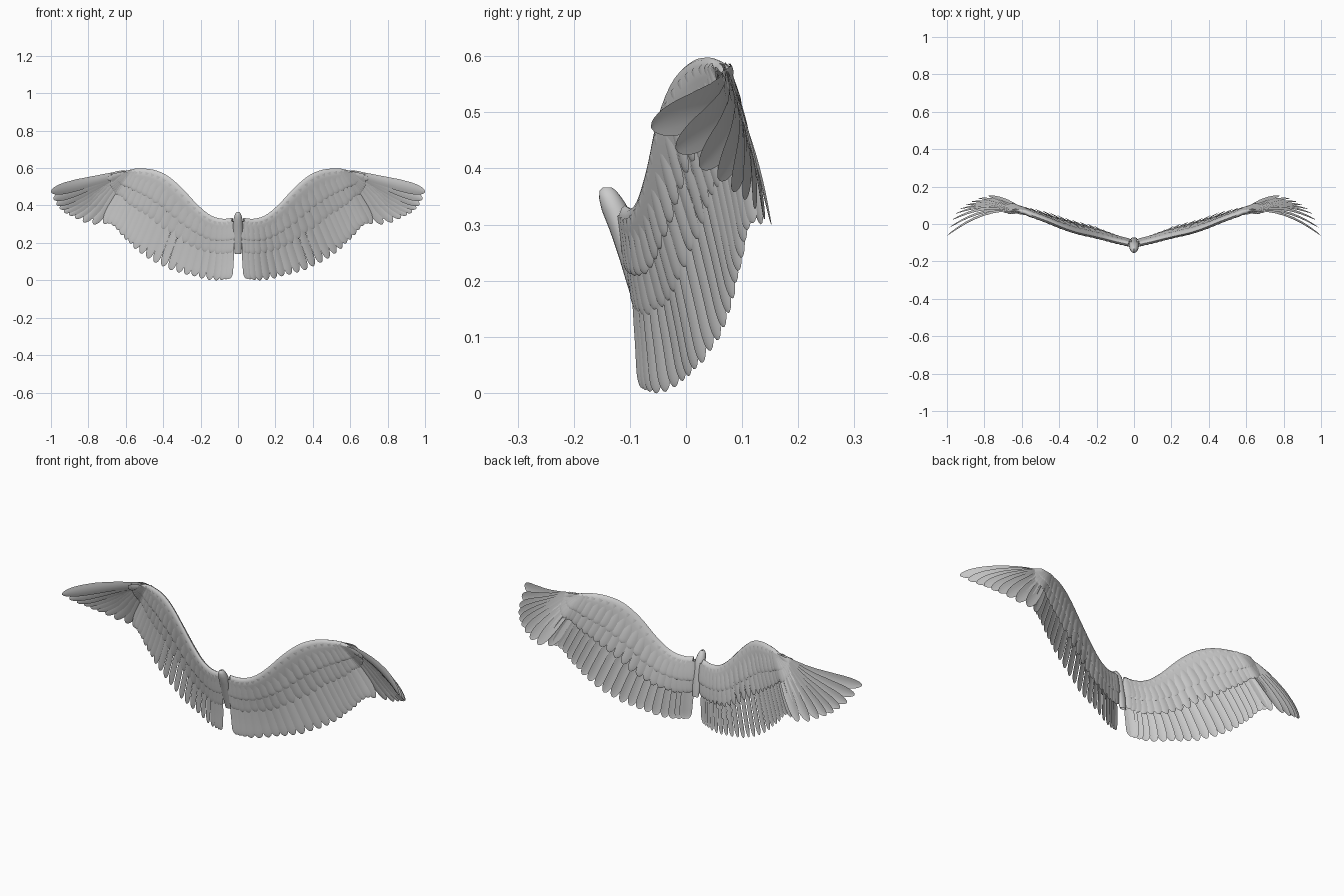
import bpy, bmesh, math, random
from mathutils import Vector

if "Cube" in bpy.data.objects:
    bpy.data.objects.remove(bpy.data.objects["Cube"])
random.seed(4)

# Stations along the right wing: leading-edge point, feather tip
KEYS = [
    ((.030, -.108, .330), (.050, -.077, .008)),
    ((.085, -.096, .325), (.110, -.055, -.002)),
    ((.150, -.080, .345), (.220, -.010, .012)),
    ((.220, -.063, .402), (.335, .022, .042)),
    ((.300, -.045, .487), (.450, .060, .095)),
    ((.380, -.018, .555), (.550, .084, .165)),
    ((.460, .015, .588), (.620, .100, .228)),
    ((.540, .045, .594), (.680, .115, .298)),
    ((.570, .056, .590), (.755, .152, .298)),
    ((.590, .062, .586), (.830, .138, .312)),
    ((.605, .065, .583), (.885, .112, .340)),
    ((.615, .068, .580), (.925, .085, .360)),
    ((.622, .070, .577), (.957, .050, .388)),
    ((.628, .070, .574), (.980, .000, .420)),
    ((.632, .070, .568), (1.00, -.062, .473)),
]
LAST = len(KEYS) - 1


def spline(t, col):
    i = min(max(int(t), 0), LAST - 1)
    f = t - i
    p = [Vector(KEYS[min(max(i + k, 0), LAST)][col]) for k in (-1, 0, 1, 2)]
    return 0.5 * (2 * p[1] + (p[2] - p[0]) * f + (2 * p[0] - 5 * p[1] + 4 * p[2] - p[3]) * f * f
                  + (3 * p[1] - p[0] - 3 * p[2] + p[3]) * f ** 3)


def frame(t):
    """Root, chord vector, sideways and forward directions at a station."""
    a, b = spline(t, 0), spline(t, 1)
    d = (b - a).normalized()
    s = spline(min(t + .3, LAST), 1) - spline(max(t - .3, 0), 1)
    s = (s - d * s.dot(d)).normalized()
    # Outer feathers turn their flat side towards the front
    face = Vector((0, -1, 0)).cross(d).normalized()
    k = .65 * min(1, max(0, (t - 6) / 3))
    s = (s * (1 - k) + face * k).normalized()
    return a, b - a, s, d.cross(s).normalized()


def finish(bm, name, angle=50):
    me = bpy.data.meshes.new(name)
    bmesh.ops.recalc_face_normals(bm, faces=bm.faces)
    bm.to_mesh(me)
    bm.free()
    ob = bpy.data.objects.new(name, me)
    bpy.context.collection.objects.link(ob)
    ob.modifiers.new("both_sides", 'MIRROR')
    ob.select_set(True)
    bpy.context.view_layer.objects.active = ob
    bpy.ops.object.shade_smooth_by_angle(angle=math.radians(angle))
    ob.select_set(False)
    return ob


def skin(bm, rows, loop=False):
    vs = [[bm.verts.new(p) for p in r] for r in rows]
    n = len(rows[0])
    for a, b in zip(vs, vs[1:]):
        for j in range(n if loop else n - 1):
            k = (j + 1) % n
            bm.faces.new((a[j], a[k], b[k], b[j]))
    return vs


US = (0, .15, .3, .45, .6, .7, .78, .85, .9, .94, .97, .99, .9995)


def feather(bm, t, f0, f1, h0, h1, width, tip, bow=0., twist=.12, side=1):
    """Cambered blade with rounded end, laid along the chord from f0 to f1."""
    a, c, s, n = frame(t)
    rows = []
    for u in US:
        f = f0 + (f1 - f0) * u
        mid = a + c * f + n * side * (h0 + (h1 - h0) * u)
        mid += Vector((0, bow, 0)) * 4 * f * (1 - f)
        w = width * (.55 + .45 * min(1, u / .6)) / 2
        if u > 1 - tip:
            w *= math.sqrt(max(0, 1 - ((u - 1 + tip) / tip) ** 2))
        rows.append([mid + s * w * v + n * (side * .16 * w * (1 - v * v) + twist * w * v)
                     for v in (-1, -.5, 0, .5, 1)])
    skin(bm, rows)


# Long flight feathers of the inner wing
bm = bmesh.new()
N = 21
for i in range(N):
    t = 7.2 * i / (N - 1)
    feather(bm, t, .1, 1 - .02 * random.random() * (0 < i), 0, 0, .047, .14, .006, -.15)
finish(bm, "secondary_feathers")

# Fanned flight feathers of the outer wing
bm = bmesh.new()
for i in range(10):
    k = i / 9
    feather(bm, 7.5 + (LAST - 7.5) * k, .03, 1, 0, .0, .056 + .008 * k, .26, .008 + .034 * k, .0)
finish(bm, "primary_feathers")


# Overlapping covert rows on front and back
def reach(t):
    return 1 if t < 6.5 else max(.36, 1 - (t - 6.5) * .15)


for name, f0, f1, h0, h1, count, end in (("greater_coverts", .1, .57, .012, .006, 34, 12.5),
                                         ("median_coverts", .04, .36, .013, .013, 36, 13.5)):
    bm = bmesh.new()
    for side in (1, -1):
        for i in range(count):
            t = end * (i / (count - 1))
            r = reach(t)
            feather(bm, t, f0 * r, f1 * r * random.uniform(.97, 1), h0, h1 * r,
                    .044 if t < 7.5 else .03, .2, .008, -.04, side)
    finish(bm, name)

# Rounded arm under the coverts
PROFILE = [(.44, .002), (.32, .009), (.2, .013), (.1, .016), (.03, .013), (0, .007), (-.012, 0)]
PROFILE += [(f, -h) for f, h in PROFILE[-2::-1]]
bm = bmesh.new()
rows = []
for i in range(49):
    t = 13 * i / 48
    a, c, s, n = frame(t)
    r = reach(t)
    rows.append([a + c * f * r + n * h * (.4 + .6 * r) + Vector((0, .03 * f * (1 - f), 0))
                 for f, h in PROFILE])
vs = skin(bm, rows, True)
bm.faces.new(vs[0])
bm.faces.new(vs[-1])
finish(bm, "wing_arm")

# Narrow central root where the wings meet: z, front y, back y, half width
bm = bmesh.new()
rows = []
for z, y0, y1, w in ((.14, -.088, -.072, .017), (.19, -.104, -.076, .022), (.24, -.119, -.084, .026),
                     (.29, -.136, -.092, .027), (.325, -.150, -.100, .024), (.347, -.155, -.114, .019),
                     (.360, -.154, -.124, .012), (.366, -.148, -.132, .004)):
    rows.append([Vector((w * math.sin(q), (y0 + y1) / 2 - (y1 - y0) / 2 * math.cos(q), z))
                 for q in [math.pi * k / 10 for k in range(11)]])
skin(bm, rows)
finish(bm, "wing_root")
